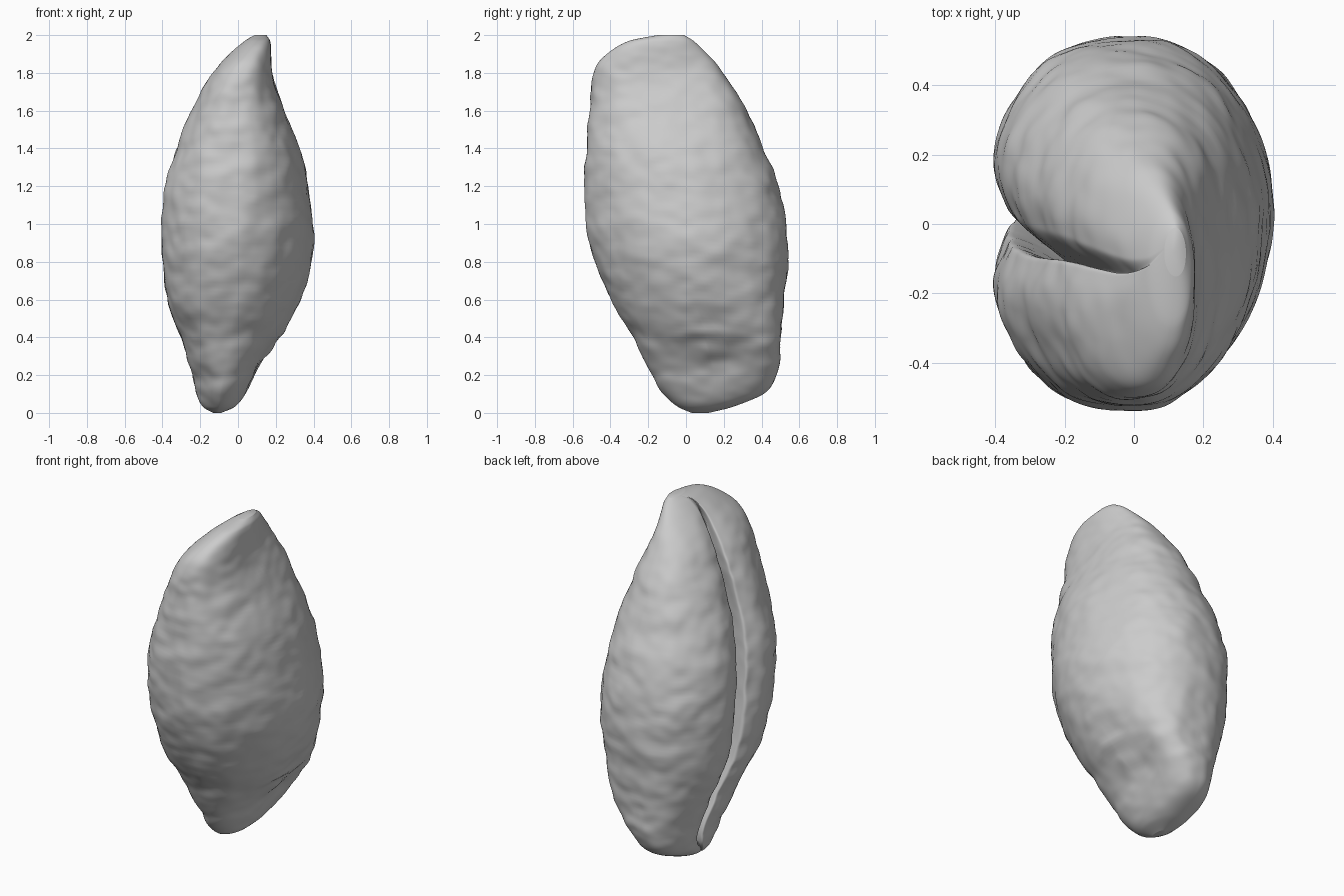
import bpy
import bmesh
import math
from mathutils import Vector, noise

SEGMENTS = 280
RINGS = 150

# Cross-section limits up the nut: height, x low, x high, y low, y high
SECTIONS = [
    (0.0, -.13, -.09, .03, .12),
    (.03, -.18, -.02, -.04, .24),
    (.1, -.22, .04, -.12, .41),
    (.2, -.24, .1, -.18, .48),
    (.4, -.3, .22, -.28, .5),
    (.6, -.37, .33, -.4, .52),
    (.9, -.4, .4, -.51, .54),
    (1.2, -.38, .37, -.54, .49),
    (1.4, -.32, .33, -.53, .41),
    (1.6, -.24, .245, -.51, .32),
    (1.8, -.13, .18, -.49, .2),
    (1.9, -.04, .175, -.42, .11),
    (1.97, .04, .17, -.3, .04),
    (2.0, .09, .15, -.15, -.01),
]


def slope(i, k):
    """Finite-difference tangent at a section."""
    a, b = SECTIONS[max(i - 1, 0)], SECTIONS[min(i + 1, len(SECTIONS) - 1)]
    return (b[k] - a[k]) / (b[0] - a[0])


def limits(z):
    """Smoothly interpolate the section limits at a height."""
    i = max(j for j in range(len(SECTIONS) - 1) if SECTIONS[j][0] <= z)
    p, q = SECTIONS[i], SECTIONS[i + 1]
    h = q[0] - p[0]
    t = (z - p[0]) / h
    ease = t * t * (3 - 2 * t)
    return [
        p[k] + (q[k] - p[k]) * ease
        + h * t * (1 - t) * ((1 - t) * slope(i, k) - t * slope(i + 1, k))
        for k in range(1, 5)
    ]


def bump(value, centre, width):
    return math.exp(-((value - centre) / width) ** 2)


def signed_power(value, power):
    return math.copysign(abs(value) ** power, value)


def corner_powers(c, d, z):
    """Roundness of each quarter of the section (low is squarer)."""
    tips = bump(z, 0, 0.16) + bump(z, 2, 0.18)
    if c < 0:
        heel = 0.3 * bump(z, 0.05, 0.18) if d < 0 else 0
        return 0.78 + 0.27 * tips + heel, 0.95 + heel
    if d > 0:
        power = (0.95 + 0.12 * bump(z, 2, 0.1) - 0.45 * bump(z, 0.34, 0.24)
                 - 0.25 * bump(z, 1.7, 0.15))
    else:
        power = 0.92 + 0.2 * bump(z, 0.9, 0.55) - 0.1 * bump(z, 1.85, 0.2)
    return power, power


def surface_point(z, s):
    """Point on the nut; s runs from -1 to 1 and is zero in the fold."""
    x_low, x_high, y_low, y_high = limits(z)
    half_x, half_y = (x_high - x_low) / 2, (y_high - y_low) / 2
    angle = math.pi * s * (0.3 + 0.7 * abs(s))
    c, d = -math.cos(angle), math.sin(angle)
    x_power, y_power = corner_powers(c, d, z)
    width = 1.07 if c < 0 else 1
    across = signed_power(d, y_power)
    x = (x_low + x_high) / 2 + width * half_x * signed_power(c, x_power)
    y = (y_low + y_high) / 2 + half_y * across

    # Tight slanting crease between two rounded lobes
    if c < 0:
        reach = half_x * min(1, z / 0.15) * min(1, (2 - z) / 0.12)
        offset = across - 0.13 * bump(z, 1.85, 0.3) - 0.1 * bump(z, 0.1, 0.2)
        crease = bump(offset, 0, 0.045)
        x += reach * (0.45 * crease + 0.18 * bump(offset, 0, 0.22))
        y -= 0.3 * reach * crease

    # Attachment scar low on the closed side
    if c > 0:
        x -= 0.03 * bump(z, 0.28, 0.1) * bump(y, 0.12, 0.2)
        x += 0.025 * bump(z, 0.32, 0.05) * bump(y, 0.12, 0.07)
        arch = 0.43 - 0.8 * (y - 0.13) ** 2
        x += 0.012 * bump(z, arch, 0.03) * bump(y, 0.13, 0.22)

    # Soft wrinkles running around the nut
    point = Vector((x, y, z))
    wrinkle = noise.noise(Vector((x * 6, y * 6, z * 9)))
    fine = noise.noise(Vector((x * 12, y * 12, z * 18)))
    outward = Vector((c / half_x, d / half_y, 0)).normalized()
    fade = min(1, half_x / 0.2)
    return point + outward * fade * (0.01 * wrinkle + 0.005 * fine)


# Nut body lofted from rings
bm = bmesh.new()
rings = []
for r in range(RINGS + 1):
    z = 1 - math.cos(math.pi * r / RINGS)
    z = min(max(z, 0), 2)
    rings.append([bm.verts.new(surface_point(z, 2 * n / SEGMENTS - 1))
                  for n in range(SEGMENTS)])
for low, high in zip(rings, rings[1:]):
    for n in range(SEGMENTS):
        m = (n + 1) % SEGMENTS
        bm.faces.new((low[n], low[m], high[m], high[n]))

# Close both tips
for ring in (rings[0], rings[-1]):
    middle = bm.verts.new(sum((v.co for v in ring), Vector()) / SEGMENTS)
    for n in range(SEGMENTS):
        bm.faces.new((ring[n], ring[(n + 1) % SEGMENTS], middle))
bmesh.ops.recalc_face_normals(bm, faces=bm.faces)

default_cube = bpy.data.objects.get("Cube")
if default_cube:
    bpy.data.objects.remove(default_cube)

mesh = bpy.data.meshes.new("nut_body")
bm.to_mesh(mesh)
bm.free()
mesh.shade_smooth()
nut = bpy.data.objects.new("nut_body", mesh)
bpy.context.collection.objects.link(nut)

# Plain pale grey finish
grey = bpy.data.materials.new("pale_grey")
grey.use_nodes = True
colour = (0.6, 0.6, 0.6, 1)
grey.diffuse_color = colour
grey.node_tree.nodes["Principled BSDF"].inputs["Base Color"].default_value = colour
mesh.materials.append(grey)
